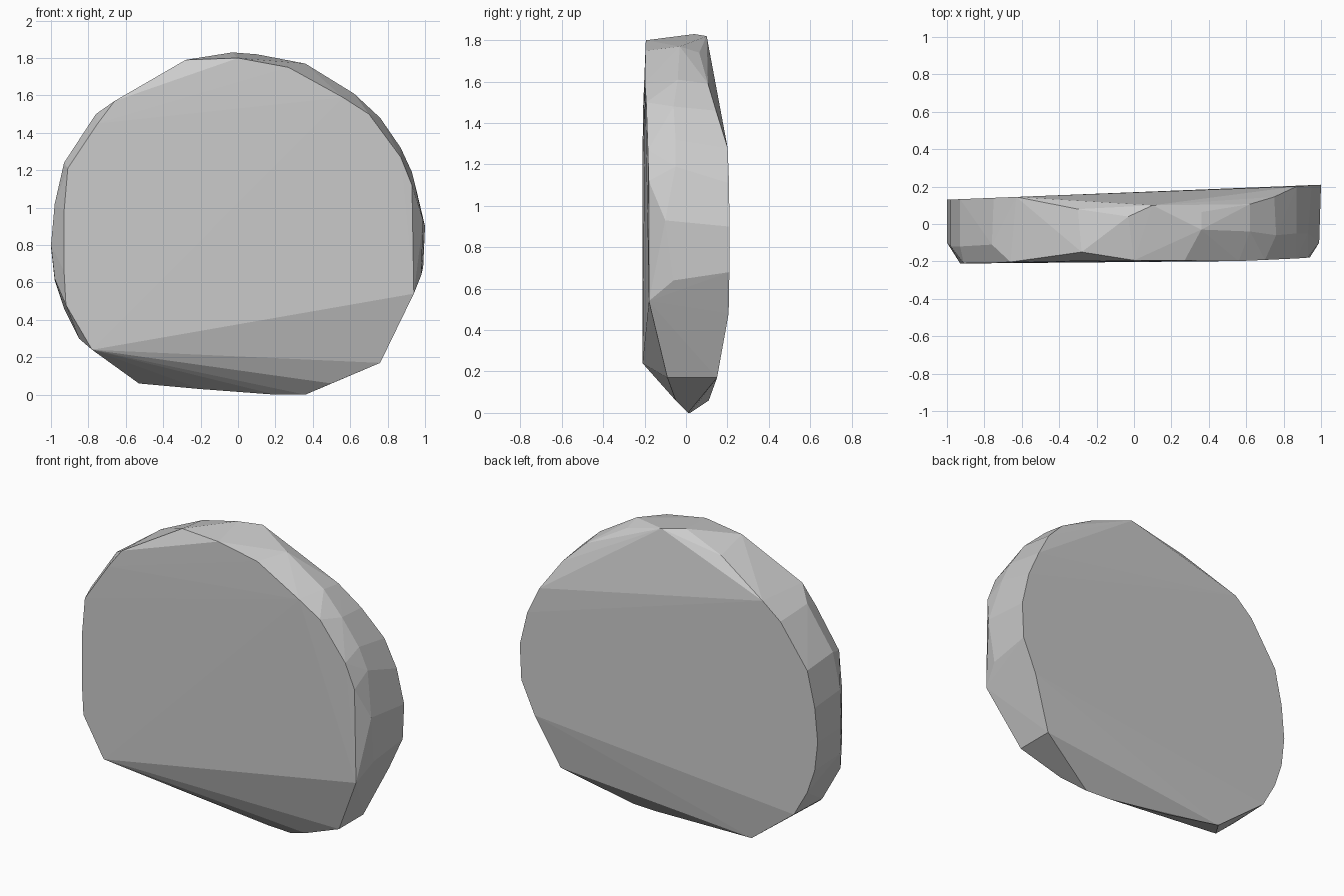
import bpy
import bmesh

default_cube = bpy.data.objects.get("Cube")
if default_cube:
    bpy.data.objects.remove(default_cube, do_unlink=True)


def make_material(name, colour):
    material = bpy.data.materials.new(name)
    material.use_nodes = True
    material.diffuse_color = colour
    shader = material.node_tree.nodes["Principled BSDF"]
    shader.inputs["Base Color"].default_value = colour
    shader.inputs["Roughness"].default_value = .8
    return material


def front_depth(x, z):
    """Front face: flat, easing back toward the left side and the crown."""
    return -.21 + .07 * max(0, x - .5) + .04 * max(0, z - 1.4)


def back_depth(x, z):
    """Back face: thicker toward the left, chamfered along the crown."""
    chamfer = max(0, z - 1.45 + .208 * x)
    return .17 + .04 * x - .33 * chamfer


# Outline of the front face, as x and z
front_outline = [
    (-.78, .24), (-.92, .48), (-.93, .66), (-.93, .98), (-.91, 1.21),
    (-.75, 1.45), (-.66, 1.57), (0, 1.8), (.27, 1.75), (.56, 1.59),
    (.7, 1.5), (.87, 1.27), (.93, 1.12), (.94, .54),
]

# Outline of the back face, as x and z
back_outline = [
    (-.84, .3), (-.93, .46), (-.98, .61), (-1, .79), (-.98, 1),
    (-.93, 1.22), (-.75, 1.48), (-.63, 1.58), (-.3, 1.75), (.36, 1.74),
    (.62, 1.59), (.75, 1.46), (.87, 1.28), (.95, 1.11), (1, .9),
    (.99, .68), (.9, .48),
]

# Widest points around the rim, as x, y and z
rim_points = [
    (-.85, -.13, .3), (-.98, -.12, .62), (-1, -.1, .8), (-.98, -.12, 1.02),
    (-.93, -.12, 1.24), (-.76, -.11, 1.5), (-.28, -.15, 1.79),
    (-.03, .04, 1.83), (.1, .1, 1.82), (.36, -.03, 1.77),
    (.62, -.04, 1.61), (.76, -.06, 1.48), (.87, -.05, 1.32),
    (.93, -.05, 1.19), (.99, -.1, .93), (.98, -.06, .64),
]

# Narrow keel along the underside, as x, y and z
keel_points = [
    (.76, -.09, .17), (.76, .15, .17), (.5, -.05, .06), (.36, .01, 0),
    (.2, .02, 0), (-.2, .06, .03), (-.53, .11, .06),
]

points = [(x, front_depth(x, z), z) for x, z in front_outline]
points += [(x, back_depth(x, z), z) for x, z in back_outline]
points += rim_points + keel_points

# Wrap the outlines in one faceted skin
bm = bmesh.new()
for point in points:
    bm.verts.new(point)
bmesh.ops.convex_hull(bm, input=bm.verts[:])
loose = [vert for vert in bm.verts if not vert.link_faces]
bmesh.ops.delete(bm, geom=loose, context="VERTS")
bmesh.ops.recalc_face_normals(bm, faces=bm.faces[:])
for face in bm.faces:
    face.smooth = False

mesh = bpy.data.meshes.new("stone_slab")
bm.to_mesh(mesh)
bm.free()
mesh.materials.append(make_material("stone grey", (.6, .6, .6, 1)))
stone_slab = bpy.data.objects.new("stone_slab", mesh)
bpy.context.collection.objects.link(stone_slab)
